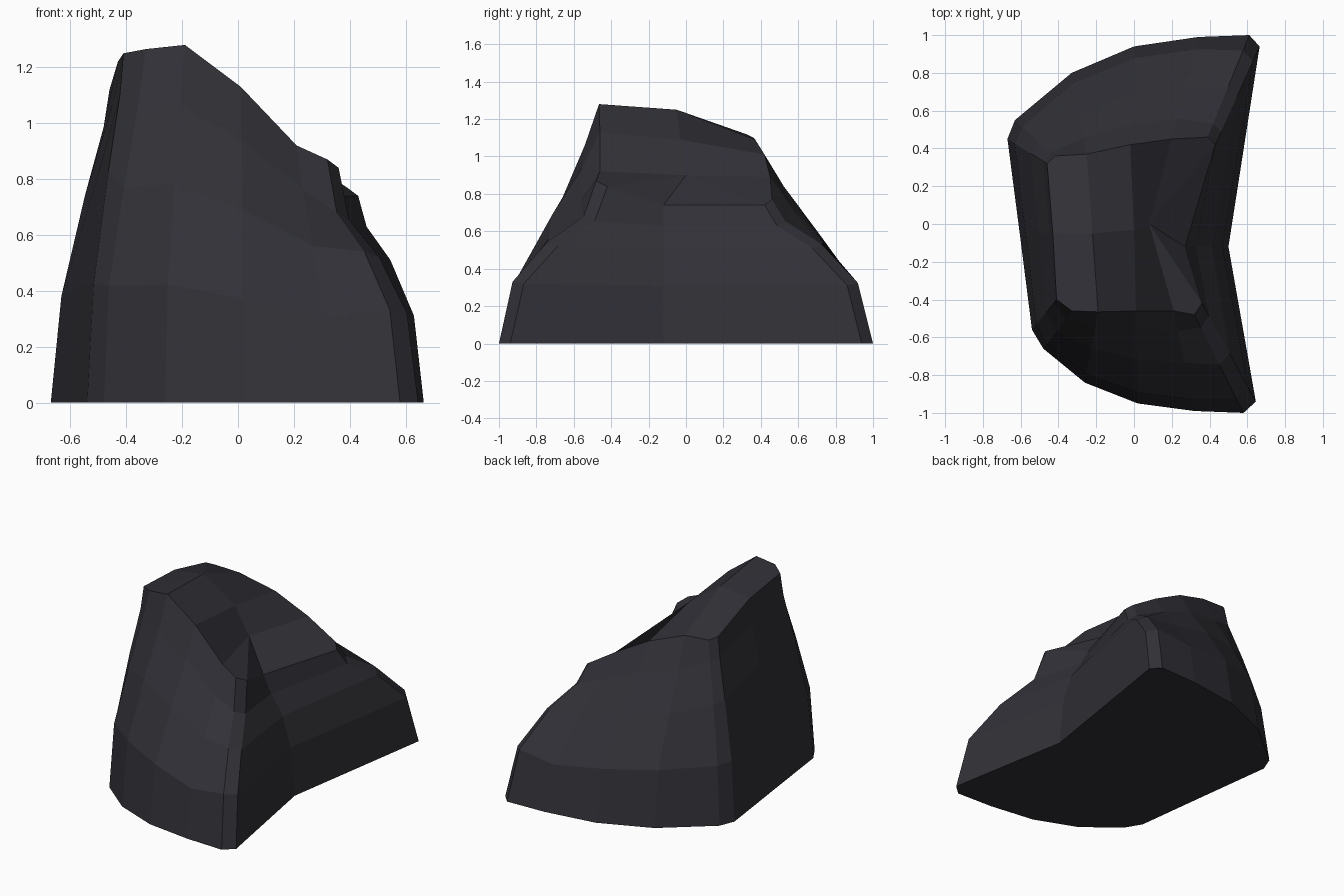
import bpy, bmesh
from mathutils import Vector

if "Cube" in bpy.data.objects:
    bpy.data.objects.remove(bpy.data.objects["Cube"])

# Vertical profiles: (inward fraction, height fraction) of the three middle rings
PROFILES = {
    "wall": ((.12, .33), (.48, .61), (.80, .83)),
    "left": ((.18, .34), (.58, .66), (.90, .88)),
    "front_edge": ((.14, .38), (.49, .62), (.87, .78)),
    "back_edge": ((.15, .42), (.51, .69), (.87, .85)),
    "notch": ((.14, .42), (.38, .68), (.75, .85)),
}

# Columns round the rock: base x, y, then rim x, y, z, then profile
front = [
    (-.54, -.56, -.41, -.40, 1.25, "left"),
    (-.48, -.66, -.33, -.46, 1.265, "wall"),
    (-.26, -.84, -.19, -.465, 1.28, "wall"),
    (.02, -.95, .01, -.46, 1.13, "wall"),
    (.32, -.99, .21, -.46, .92, "wall"),
    (.58, -1.0, .32, -.48, .87, "front_edge"),
    (.645, -.94, .36, -.42, .84, "front_edge"),
    (.50, -.12, .27, -.12, .74, "notch"),
]
back = [
    (.665, .94, .43, .42, .74, "back_edge"),
    (.61, 1.0, .39, .46, .77, "back_edge"),
    (.34, .99, .20, .45, .89, "wall"),
    (0, .94, -.02, .42, 1.01, "wall"),
    (-.33, .80, -.25, .37, 1.09, "wall"),
    (-.63, .55, -.42, .36, 1.10, "left"),
    (-.67, .45, -.46, .32, 1.12, "left"),
    (-.605, -.05, -.43, -.05, 1.22, "left"),
]

bm = bmesh.new()
columns = []
for bx, by, tx, ty, tz, kind in front + back:
    steps = ((0, 0),) + PROFILES[kind] + ((1, 1),)
    columns.append([bm.verts.new((bx + (tx - bx) * f, by + (ty - by) * f, tz * h))
                    for f, h in steps])

# Side walls and flat base
n = len(columns)
for i in range(n):
    a, b = columns[i], columns[(i + 1) % n]
    for k in range(4):
        bm.faces.new((a[k], b[k], b[k + 1], a[k + 1]))
bm.faces.new([c[0] for c in reversed(columns)])

# Faceted top stepping down to the notch
rim = [c[-1] for c in columns]
B, C, D = (bm.verts.new(Vector(p)) for p in
           ((-.22, -.05, 1.25), (0, -.03, 1.09), (.08, 0, .90)))
for face in ((15, 0, 1, B), (1, 2, B), (2, 3, C, B), (3, 4, D, C), (4, 5, 6, D),
             (6, 7, D), (7, 8, D), (8, 9, 10, D), (10, 11, C, D), (11, 12, B, C),
             (12, 13, 14, B), (14, 15, B)):
    bm.faces.new([rim[v] if isinstance(v, int) else v for v in face])
bmesh.ops.recalc_face_normals(bm, faces=bm.faces[:])

mesh = bpy.data.meshes.new("rock")
bm.to_mesh(mesh)
bm.free()
rock = bpy.data.objects.new("rock", mesh)
bpy.context.collection.objects.link(rock)

# Dark slate colour
slate = bpy.data.materials.new("dark_slate")
slate.diffuse_color = (.03, .03, .038, 1)
slate.use_nodes = True
slate.node_tree.nodes["Principled BSDF"].inputs["Base Color"].default_value = slate.diffuse_color
mesh.materials.append(slate)
